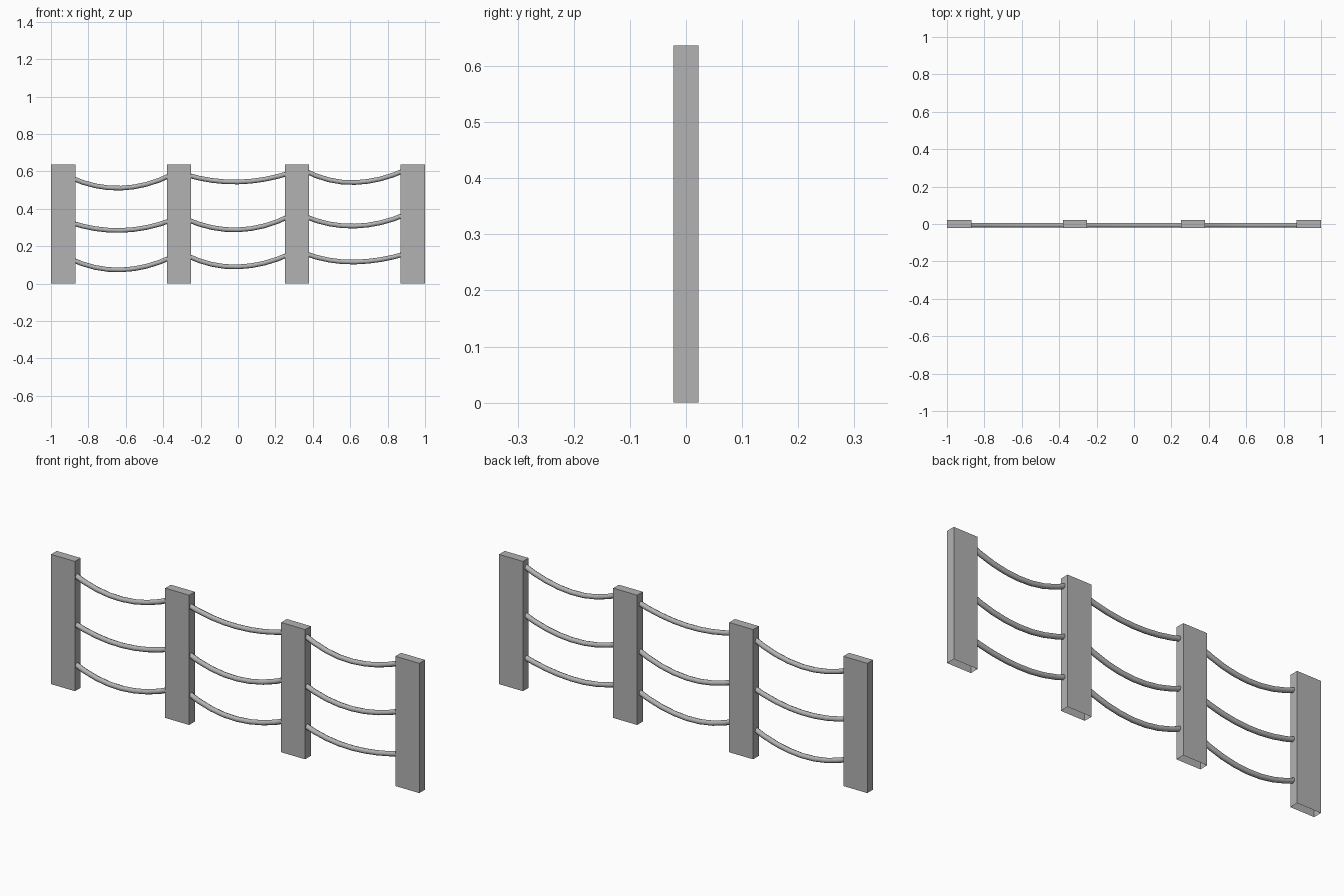
import bpy
import bmesh

cube = bpy.data.objects.get("Cube")
if cube:
    bpy.data.objects.remove(cube, do_unlink=True)

grey = bpy.data.materials.new("plain grey")
grey.use_nodes = True
colour = (0.45, 0.45, 0.45, 1)
grey.diffuse_color = colour
grey.node_tree.nodes["Principled BSDF"].inputs["Base Color"].default_value = colour

HEIGHT, WIDTH, DEPTH = 0.637, 0.13, 0.044
POSTS = [-0.935, -0.315, 0.315, 0.935]


def add_post(name, x):
    """Flat board, open underneath."""
    bm = bmesh.new()
    bmesh.ops.create_cube(bm, size=1)
    bmesh.ops.scale(bm, vec=(WIDTH, DEPTH, HEIGHT), verts=bm.verts)
    bmesh.ops.translate(bm, vec=(x, 0, HEIGHT / 2), verts=bm.verts)
    bottom = [f for f in bm.faces if f.normal.z < -0.5]
    bmesh.ops.delete(bm, geom=bottom, context='FACES_ONLY')
    mesh = bpy.data.meshes.new(name)
    bm.to_mesh(mesh)
    bm.free()
    mesh.materials.append(grey)
    bpy.context.collection.objects.link(bpy.data.objects.new(name, mesh))


def add_rope(name, x0, x1, start, low, end):
    """Sagging rope: two half parabolas meeting at the lowest point."""
    mid = x0 + (x1 - x0) * 0.46
    tuck = 0.03
    points = []
    for i in range(9):
        x = x0 - tuck + (x1 - x0 + 2 * tuck) * i / 8
        edge, top = (x0, start) if x < mid else (x1, end)
        z = low + (top - low) * ((x - mid) / (edge - mid)) ** 2
        points.append((x, -0.006, z, 1))
    curve = bpy.data.curves.new(name, 'CURVE')
    curve.dimensions = '3D'
    curve.bevel_depth = 0.0125
    curve.bevel_resolution = 2
    curve.use_fill_caps = True
    spline = curve.splines.new('POLY')
    spline.points.add(len(points) - 1)
    for p, co in zip(spline.points, points):
        p.co = co
    curve.materials.append(grey)
    obj = bpy.data.objects.new(name, curve)
    bpy.context.collection.objects.link(obj)
    bpy.ops.object.select_all(action='DESELECT')
    obj.select_set(True)
    bpy.context.view_layer.objects.active = obj
    bpy.ops.object.convert(target='MESH')
    bpy.ops.object.shade_smooth_by_angle(angle=0.9)


for i, x in enumerate(POSTS):
    add_post(f"post_{i + 1}", x)

# Start, lowest and end heights of each rope, span by span
ROPES = {
    "top": [(0.556, 0.51, 0.57), (0.574, 0.543, 0.583), (0.592, 0.54, 0.596)],
    "middle": [(0.318, 0.284, 0.33), (0.333, 0.287, 0.348), (0.35, 0.307, 0.359)],
    "bottom": [(0.12, 0.073, 0.13), (0.139, 0.089, 0.146), (0.153, 0.115, 0.152)],
}
for level, spans in ROPES.items():
    for i, heights in enumerate(spans):
        add_rope(f"{level}_rope_{i + 1}", POSTS[i] + WIDTH / 2,
                 POSTS[i + 1] - WIDTH / 2, *heights)
